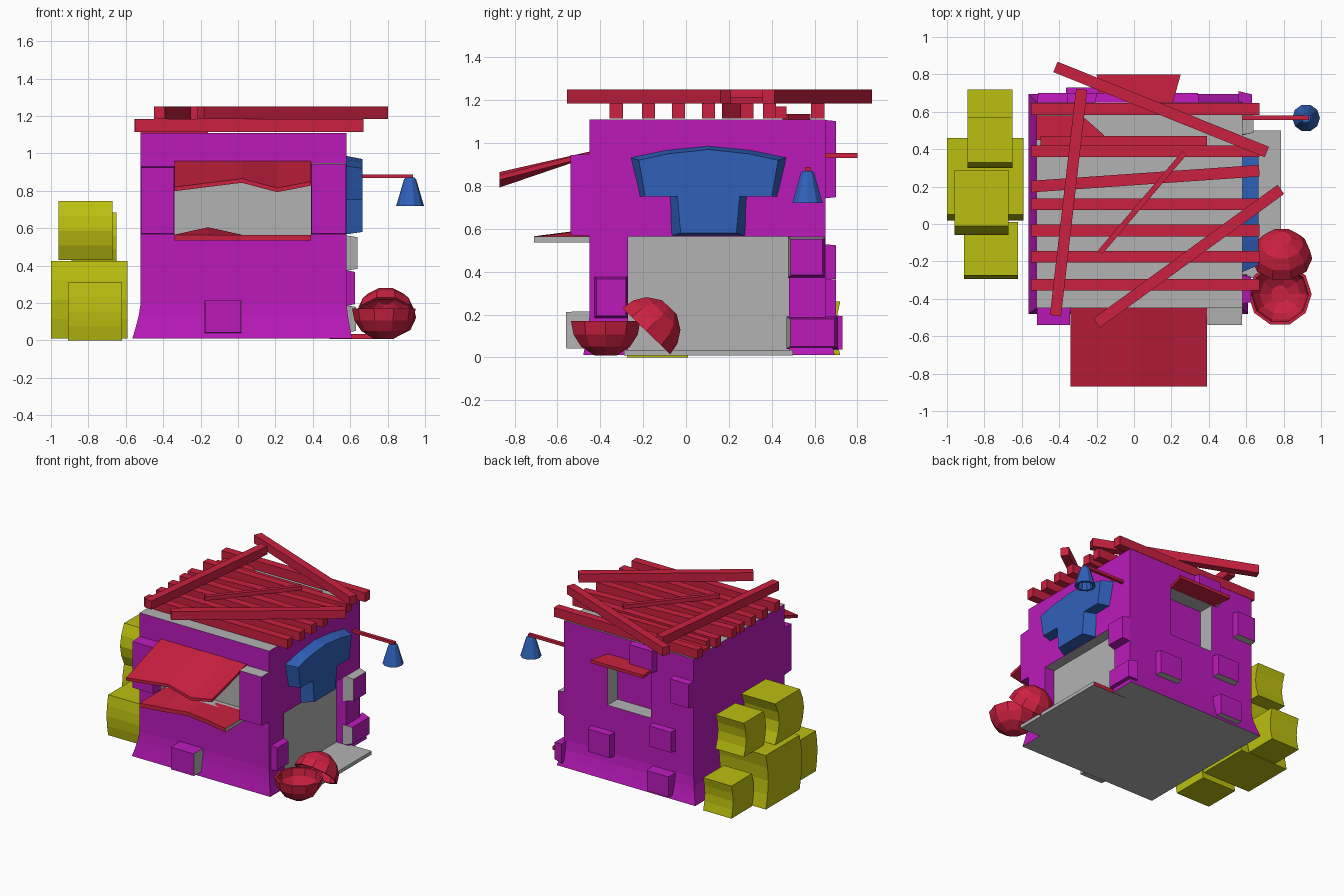
import bpy, bmesh, math
from mathutils import Vector, Matrix

if "Cube" in bpy.data.objects:
    bpy.data.objects.remove(bpy.data.objects["Cube"])


def material(name, col):
    m = bpy.data.materials.new(name)
    m.diffuse_color = (*col, 1)
    m.use_nodes = True
    m.node_tree.nodes["Principled BSDF"].inputs["Base Color"].default_value = m.diffuse_color
    return m


RED = material("red_wood", (0.6, 0.015, 0.05))
PURPLE = material("purple_wall", (0.5, 0.01, 0.5))
BLUE = material("blue_metal", (0.03, 0.12, 0.5))
YELLOW = material("yellow_bale", (0.5, 0.52, 0.005))
GREY = material("grey_stone", (0.45, 0.45, 0.45))


def finish(name, bm, mat=None, grey=()):
    """Make an object; faces whose normal follows a direction in grey get the stone material."""
    bmesh.ops.recalc_face_normals(bm, faces=bm.faces[:])
    bm.normal_update()
    for f in bm.faces:
        if any(f.normal.dot(Vector(g)) > 0.8 for g in grey):
            f.material_index = 1
    me = bpy.data.meshes.new(name)
    bm.to_mesh(me)
    bm.free()
    ob = bpy.data.objects.new(name, me)
    bpy.context.collection.objects.link(ob)
    if mat:
        me.materials.append(mat)
        me.materials.append(GREY)
    return ob


def loft(name, rings, mat=None, grey=()):
    """Skin a list of equal-length rings and cap both ends."""
    bm = bmesh.new()
    vs = [[bm.verts.new(p) for p in r] for r in rings]
    n = len(rings[0])
    for a, b in zip(vs, vs[1:]):
        for i in range(n):
            j = (i + 1) % n
            bm.faces.new((a[i], a[j], b[j], b[i]))
    bm.faces.new(vs[0][::-1])
    bm.faces.new(vs[-1])
    return finish(name, bm, mat, grey)


def rect(x0, x1, y0, y1, z):
    return [(x0, y0, z), (x1, y0, z), (x1, y1, z), (x0, y1, z)]


def box(name, x, y, z, mat=None, grey=(), taper=None):
    """Axis box; taper = (axis, side, amount) narrows the outer end."""
    bm = bmesh.new()
    bmesh.ops.create_cube(bm, size=1)
    c = Vector((sum(x) / 2, sum(y) / 2, sum(z) / 2))
    s = Vector((x[1] - x[0], y[1] - y[0], z[1] - z[0]))
    for v in bm.verts:
        p = v.co.copy()
        k = [1, 1, 1]
        if taper and p[taper[0]] * taper[1] > 0:
            k = [taper[2] if i != taper[0] else 1 for i in range(3)]
        v.co = Vector(c[i] + p[i] * s[i] * k[i] for i in range(3))
    return finish(name, bm, mat, grey)


def beam(name, a, b, w, z0, z1):
    a, b = Vector(a), Vector(b)
    d = (b - a).normalized()
    n = Vector((-d.y, d.x)) * w / 2
    pts = [a - n, b - n, b + n, a + n]
    return loft(name, [[(p.x, p.y, z) for p in pts] for z in (z0, z1)], RED)


def sheet(name, front, back, t, grey=()):
    """Folded board between a front and a back edge."""
    drop = Vector((0, 0, t))
    rings = [[Vector(f), Vector(b), Vector(b) - drop, Vector(f) - drop] for f, b in zip(front, back)]
    return loft(name, rings, RED, grey)


# Hut body with a flared foot, cut by shallow niches for windows and door
rings = []
for z, k in ((0.01, 1), (0.07, 0.6), (0.13, 0.25), (0.2, 0), (1.11, 0)):
    rings.append(rect(-0.52 - 0.045 * k, 0.58 + 0.03 * k, -0.45 - 0.03 * k, 0.65 + 0.045 * k, z))
hut = loft("hut_walls", rings, PURPLE)
cutters = [
    box("front_window_cutter", (-0.34, 0.39), (-0.8, -0.37), (0.565, 0.95)),
    box("back_window_cutter", (-0.16, 0.21), (0.53, 0.9), (0.56, 0.93)),
    box("door_cutter", (0.5, 0.9), (-0.27, 0.48), (0.035, 0.565))]
bpy.context.view_layer.objects.active = hut
for c in cutters:
    c.hide_render = True
    mod = hut.modifiers.new("niche", 'BOOLEAN')
    mod.object = c
    mod.solver = 'EXACT'
    bpy.ops.object.modifier_apply(modifier=mod.name)
    bpy.data.objects.remove(c)
hut.data.materials.clear()
hut.data.materials.append(PURPLE)
hut.data.materials.append(GREY)
for p in hut.data.polygons:
    c = p.center
    inner = -0.5 < c.x < 0.56 and -0.43 < c.y < 0.63
    back_panel = p.normal.y > 0.9 and 0.5 < c.y < 0.6
    p.material_index = int(abs(p.normal.z) > 0.9 or (inner and not back_panel))

# Wall stones: front, right, back
for i, (x, z, y, g) in enumerate((
        ((-0.52, -0.34), (0.565, 0.93), -0.54, ()),
        ((0.39, 0.58), (0.565, 0.95), -0.54, ((0, 0, 1),)),
        ((-0.18, 0.02), (0.04, 0.215), -0.56, ((1, 0, 0), (0, 0, -1))))):
    box(f"front_stone_{i}", x, (y, -0.44), z, PURPLE, g, (1, -1, 0.97))
for i, (y, z, x, g) in enumerate((
        ((-0.43, -0.27), (0.18, 0.38), 0.625, ()),
        ((0.475, 0.65), (0.37, 0.565), 0.64, ((0, -1, 0), (0, 0, 1))),
        ((0.47, 0.71), (0.04, 0.19), 0.63, ((0, -1, 0),)))):
    box(f"right_stone_{i}", (0.56, x), y, z, PURPLE, g, (0, 1, 0.86))
for i, (x, z, y) in enumerate((
        ((-0.21, 0.0), (0.93, 1.11), 0.70),
        ((-0.52, -0.35), (0.74, 0.94), 0.70),
        ((0.15, 0.35), (0.18, 0.37), 0.70),
        ((-0.37, -0.17), (0.36, 0.53), 0.70),
        ((-0.37, -0.17), (0.03, 0.2), 0.73))):
    box(f"back_stone_{i}", x, (0.63, y), z, PURPLE, ((0, 0, -1),), (1, 1, 0.92))

# Doorstep
box("doorstep", (0.49, 0.785), (-0.29, 0.5), (0.008, 0.035), RED, ((0, 0, 1), (0, 0, -1), (1, 0, 0)))

# Front awning, counter and back awning
xs = (-0.34, 0.02, 0.21, 0.39)
sheet("front_awning", [(x, -0.87, z) for x, z in zip(xs, (0.82, 0.865, 0.815, 0.85))],
      [(x, -0.43, 0.965) for x in xs], 0.022)
xs = (-0.34, -0.16, 0.02, 0.21, 0.39)
sheet("counter", [(x, y, 0.565) for x, y in zip(xs, (-0.71, -0.68, -0.64, -0.67, -0.71))],
      [(x, -0.40, z) for x, z in zip(xs, (0.565, 0.605, 0.565, 0.565, 0.565))], 0.03, ((1, 0, 0),))
sheet("back_awning", [(-0.2, 0.80, 0.955), (0.25, 0.80, 0.955)],
      [(-0.18, 0.62, 0.955), (0.2, 0.62, 0.955)], 0.024)

# Roof slats and loose beams
for i, (ya, yb) in enumerate(((0.615, 0.615), (0.39, 0.39), (0.2, 0.285), (0.105, 0.105),
                              (-0.035, -0.035), (-0.175, -0.175), (-0.325, -0.325))):
    beam(f"roof_slat_{i}", (-0.55, ya), (0.67, yb), 0.062, 1.115, 1.185)
beam("roof_slat_short", (-0.5, 0.445), (0.39, 0.445), 0.05, 1.115, 1.17)
beam("loose_beam_back", (-0.42, 0.84), (0.71, 0.385), 0.06, 1.185, 1.25)
beam("loose_beam_left", (-0.28, 0.72), (-0.42, -0.49), 0.06, 1.185, 1.25)
beam("loose_beam_right", (-0.2, -0.53), (0.785, 0.185), 0.06, 1.185, 1.25)
beam("thin_stick", (0.27, 0.38), (-0.18, -0.15), 0.03, 1.185, 1.215)
patch = [(-0.52, 0.45), (-0.16, 0.45), (-0.16, 0.475), (-0.28, 0.58), (-0.52, 0.58)]
loft("roof_patch", [[(x, y, z) for x, y in patch] for z in (1.11, 1.135)], RED)

# T-shaped door hood, mirrored half profile with a chamfered outer face
half = [(0, 0.99), (0.2, 0.97), (0.37, 0.935), (0.325, 0.75), (0.185, 0.75), (0.18, 0.565)]
half_out = [(0, 0.97), (0.19, 0.95), (0.325, 0.92), (0.295, 0.75), (0.145, 0.75), (0.13, 0.58)]


def hood_ring(h, x):
    return [(x, 0.105 + y, z) for y, z in h] + [(x, 0.105 - y, z) for y, z in h[:0:-1]]


loft("door_hood", [hood_ring(half, 0.56), hood_ring(half_out, 0.665)], BLUE)

# Lantern on a pole
box("lantern_pole", (0.57, 0.935), (0.555, 0.58), (0.868, 0.888), RED)
circle = [(math.cos(i * math.tau / 10), math.sin(i * math.tau / 10)) for i in range(10)]
loft("lantern", [[(0.92 + r * c, 0.567 + r * s, z) for c, s in circle]
                 for r, z in ((0.035, 0.80), (0.055, 0.72), (0.074, 0.72), (0.033, 0.86), (0.025, 0.87))], BLUE)


# Bowls: thin half shells, one upright and one leaning
def bowl(name, loc, tilt, r):
    angles = [math.radians(a) for a in (18, 45, 68, 90)]
    outer = [(r * math.sin(a), -r * math.cos(a)) for a in angles]
    inner = [(0.9 * q, 0.9 * z) for q, z in reversed(outer)]
    ob = loft(name, [[(q * c, q * s, z) for c, s in circle] for q, z in outer + inner], RED)
    ob.data.transform(Matrix.Translation(loc) @ Matrix.Rotation(math.radians(tilt), 4, 'X'))


bowl("upright_bowl", (0.78, -0.375, 0.17), 0, 0.17)
bowl("leaning_bowl", (0.79, -0.185, 0.122), 136, 0.163)

# Stacked bales, each bowed towards the front
for i, (x, y, z, bow) in enumerate((
        ((-1.0, -0.59), (0.05, 0.46), (0.01, 0.425), 0.03),
        ((-0.91, -0.62), (-0.275, 0.01), (0.0, 0.31), 0.02),
        ((-0.96, -0.67), (-0.01, 0.29), (0.43, 0.745), 0.05),
        ((-0.89, -0.65), (0.33, 0.57), (0.425, 0.685), 0.03),
        ((-0.89, -0.65), (0.47, 0.72), (0.01, 0.26), 0.02))):
    rings = []
    for k in range(5):
        t = k / 4
        d = bow * math.sin(math.pi * t)
        rings.append(rect(*x, y[0] - d, y[1] - d, z[0] + (z[1] - z[0]) * t))
    loft(f"bale_{i}", rings, YELLOW)
